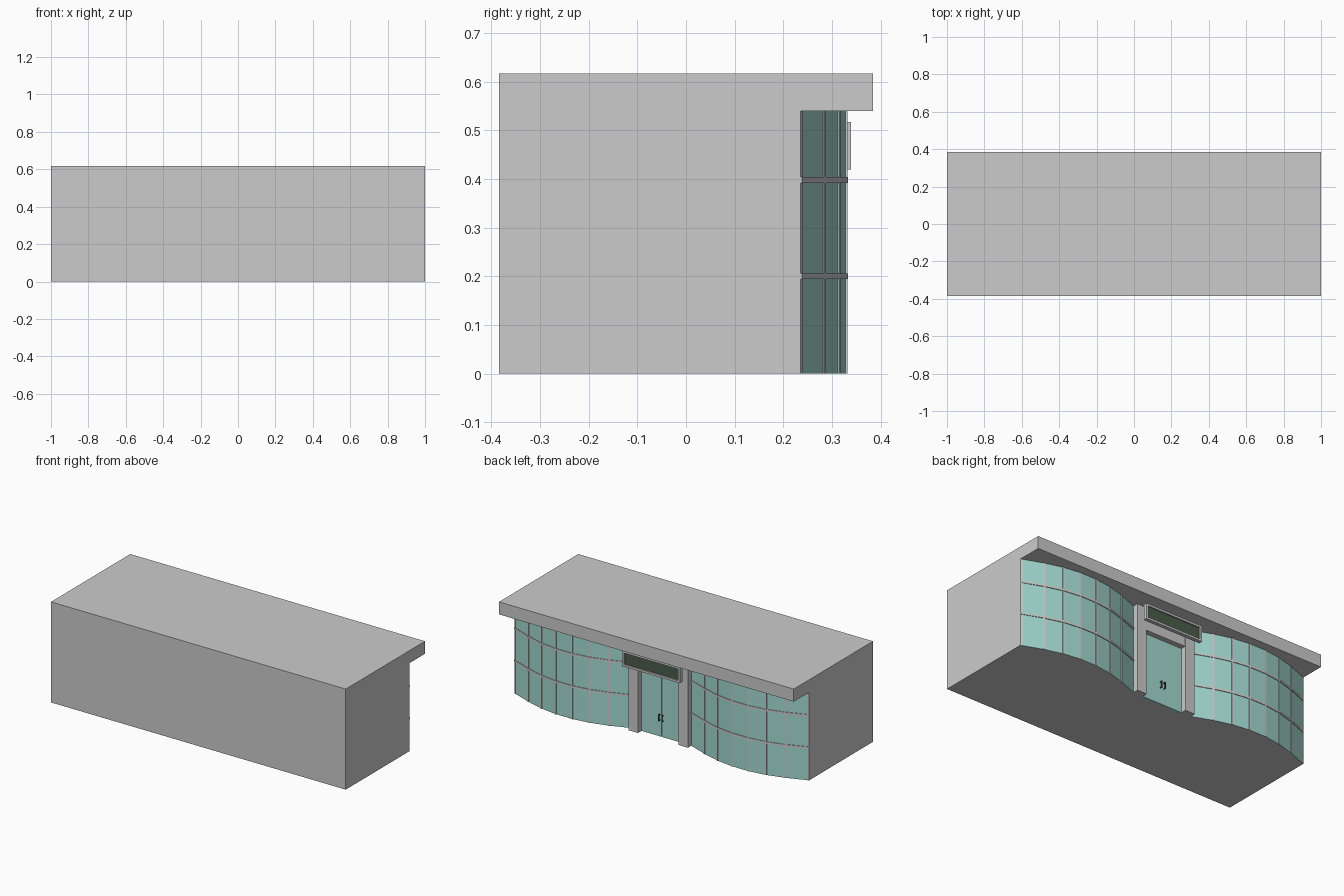
import bpy, bmesh
from mathutils import Vector

if "Cube" in bpy.data.objects:
    bpy.data.objects.remove(bpy.data.objects["Cube"])


def material(name, rgb):
    m = bpy.data.materials.new(name)
    m.diffuse_color = (*rgb, 1)
    m.use_nodes = True
    m.node_tree.nodes["Principled BSDF"].inputs["Base Color"].default_value = m.diffuse_color
    return m


GLASS = material("glass", (0.37, 0.70, 0.64))
PANEL = material("dark_green", (0.07, 0.11, 0.07))
DARK = material("dark_metal", (0.06, 0.06, 0.06))


def prism(name, footprint, z0, z1, mat=None):
    """Extrude a plan outline from z0 to z1."""
    bm = bmesh.new()
    base = bm.faces.new([bm.verts.new((x, y, z0)) for x, y in footprint])
    top = bmesh.ops.extrude_face_region(bm, geom=[base])["geom"]
    bmesh.ops.translate(bm, vec=(0, 0, z1 - z0),
                        verts=[g for g in top if isinstance(g, bmesh.types.BMVert)])
    bmesh.ops.recalc_face_normals(bm, faces=bm.faces)
    me = bpy.data.meshes.new(name)
    bm.to_mesh(me)
    bm.free()
    ob = bpy.data.objects.new(name, me)
    bpy.context.collection.objects.link(ob)
    if mat:
        me.materials.append(mat)
    return ob


def box(name, x0, x1, y0, y1, z0, z1, mat=None):
    return prism(name, [(x0, y0), (x1, y0), (x1, y1), (x0, y1)], z0, z1, mat)


EAVES, ROOF, BACK = 0.54, 0.617, 0.384
DOOR_Y = 0.23
MID, CENTRE_Y = 0.598, -0.46

# plan of one curved bay, from the outer corner to the doorway
half = [(0.402, 0.235), (0.274, 0.283), (0.165, 0.314), (0.056, 0.329)]
bay = [Vector((MID + d, y)) for d, y in half] + [Vector((MID - d, y)) for d, y in reversed(half)]


def outward(p):
    return (p - Vector((MID, CENTRE_Y))).normalized()


# main block with glazed curved front
right = [tuple(p) for p in bay]
left = [(-x, y) for x, y in reversed(right)]
x_in = bay[-1].x
outline = ([(-1, -BACK), (1, -BACK)] + right + [(x_in, DOOR_Y), (-x_in, DOOR_Y)] + left)
block = prism("main_block", outline, 0, EAVES)
block.data.materials.append(None)
block.data.materials.append(GLASS)
for f in block.data.polygons:
    if abs(f.normal.z) < 0.1 and f.normal.y > 0.3 and abs(f.center.x) > x_in:
        f.material_index = 1

# roof slab overhanging the glazing
box("roof_slab", -1, 1, -BACK, BACK, EAVES, ROOF)

for s, side in ((1, "right"), (-1, "left")):
    # vertical mullions
    for i, p in enumerate(bay):
        n = outward(p)
        t = Vector((n.y, -n.x)) * 0.005
        c = p - Vector((0.006, 0)) if i == 0 else p
        quad = [c - t - n * 0.004, c + t - n * 0.004, c + t + n * 0.003, c - t + n * 0.003]
        prism(f"{side}_mullion_{i}", [(s * min(q.x, 1), q.y) for q in quad], 0, EAVES)

    # horizontal rails following the curve
    outer = [p + outward(p) * 0.004 for p in bay]
    inner = [p - outward(p) * 0.004 for p in reversed(bay)]
    for k, z in enumerate((0.2, 0.398)):
        prism(f"{side}_rail_{k}", [(s * min(q.x, 1), q.y) for q in outer + inner],
              z - 0.006, z + 0.006)

    # entrance column
    box(f"{side}_column", *sorted((s * 0.137, s * 0.202)), 0.20, 0.27, 0, EAVES)

    # glazed door leaf, meeting stile and pull handle
    box(f"{side}_door", *sorted((s * 0.0015, s * 0.137)), 0.21, 0.236, 0, 0.40, GLASS)
    hx = sorted((s * 0.009, s * 0.014))
    box(f"{side}_handle_grip", *hx, 0.246, 0.251, 0.098, 0.138, DARK)
    for k, z in enumerate((0.098, 0.133)):
        box(f"{side}_handle_mount_{k}", *hx, 0.234, 0.248, z, z + 0.005, DARK)

# lintel above the doors
box("lintel", -0.137, 0.137, 0.20, 0.268, 0.40, EAVES)

# blank sign board with raised frame
W, Z0, Z1, B = 0.196, 0.42, 0.517, 0.013
box("sign_panel", -W + B, W - B, 0.316, 0.331, Z0 + B, Z1 - B, PANEL)
box("sign_frame_bottom", -W, W, 0.316, 0.339, Z0, Z0 + B)
box("sign_frame_top", -W, W, 0.316, 0.339, Z1 - B, Z1)
for s, side in ((1, "right"), (-1, "left")):
    box(f"sign_frame_{side}", *sorted((s * (W - B), s * W)), 0.316, 0.339, Z0 + B, Z1 - B)
